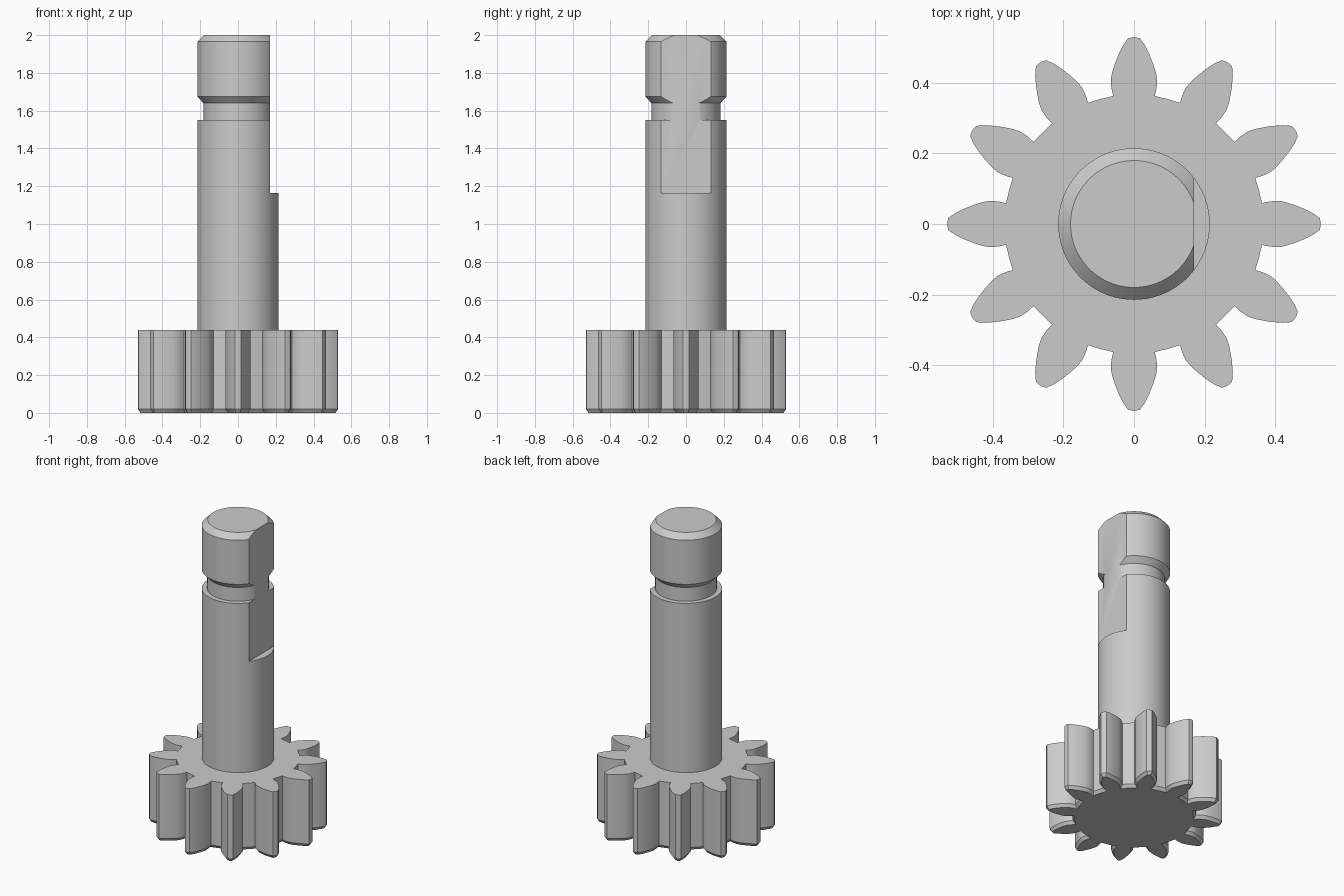
import bpy, bmesh, math
from mathutils import Matrix, Vector

cube = bpy.data.objects.get("Cube")
if cube:
    bpy.data.objects.remove(cube, do_unlink=True)

steel = bpy.data.materials.new("grey_steel")
steel.use_nodes = True
COLOUR = (0.6, 0.6, 0.6, 1)
steel.diffuse_color = COLOUR
steel.node_tree.nodes["Principled BSDF"].inputs["Base Color"].default_value = COLOUR


def finish(name, bm):
    bmesh.ops.recalc_face_normals(bm, faces=bm.faces)
    mesh = bpy.data.meshes.new(name)
    bm.to_mesh(mesh)
    bm.free()
    mesh.materials.append(steel)
    ob = bpy.data.objects.new(name, mesh)
    bpy.context.collection.objects.link(ob)
    return ob


def smooth(ob, degrees):
    bpy.ops.object.select_all(action='DESELECT')
    ob.select_set(True)
    bpy.context.view_layer.objects.active = ob
    bpy.ops.object.shade_smooth_by_angle(angle=math.radians(degrees))


# Pinion: one tooth outline repeated around, chamfered on its lower edge
TEETH = 12
half = [(0.059, 0.363), (0.064, 0.385), (0.066, 0.41), (0.062, 0.43),
        (0.054, 0.455), (0.044, 0.48), (0.032, 0.505), (0.017, 0.527)]
tooth = [(-x, y) for x, y in half] + [(0, 0.53)] + [(x, y) for x, y in reversed(half)]
root_angle = math.pi / TEETH
tooth.append((0.367 * math.sin(root_angle), 0.367 * math.cos(root_angle)))
bm = bmesh.new()
outline = []
for i in range(TEETH):
    turn = Matrix.Rotation(-2 * math.pi * i / TEETH, 3, 'Z')
    outline += [bm.verts.new(turn @ Vector((x, y, 0.02))) for x, y in tooth]
base = bm.faces.new(outline)
sides = bmesh.ops.extrude_face_region(bm, geom=[base], use_keep_orig=True)["geom"]
bmesh.ops.translate(bm, vec=(0, 0, 0.42),
                    verts=[g for g in sides if isinstance(g, bmesh.types.BMVert)])
bmesh.ops.recalc_face_normals(bm, faces=bm.faces)
bmesh.ops.inset_region(bm, faces=[base], thickness=0.014, use_even_offset=True)
for v in base.verts:
    v.co.z = 0
pinion = finish("pinion_gear", bm)
smooth(pinion, 25)

# Shaft: turned profile with retaining groove and chamfered end
profile = [(0, 0.3), (0.215, 0.3), (0.215, 1.55), (0.183, 1.55),
           (0.183, 1.64), (0.215, 1.675), (0.215, 1.965), (0.18, 2), (0, 2)]
bm = bmesh.new()
line = [bm.verts.new((r, 0, z)) for r, z in profile]
edges = [bm.edges.new(pair) for pair in zip(line, line[1:])]
bmesh.ops.spin(bm, geom=line + edges, cent=(0, 0, 0), axis=(0, 0, 1),
               angle=2 * math.pi, steps=72, use_merge=True)
bmesh.ops.remove_doubles(bm, verts=bm.verts, dist=1e-5)
shaft = finish("shaft", bm)

# Flat milled into the upper shaft
bm = bmesh.new()
bmesh.ops.create_cube(bm, size=1, matrix=Matrix.Translation((0.67, 0, 1.665)))
for v in bm.verts:
    if v.co.z > 2:
        v.co.z = 2.3
cutter = finish("flat_cutter", bm)
cutter.hide_render = True
cut = shaft.modifiers.new("flat", 'BOOLEAN')
cut.operation = 'DIFFERENCE'
cut.solver = 'EXACT'
cut.object = cutter
bpy.context.view_layer.objects.active = shaft
bpy.ops.object.modifier_apply(modifier=cut.name)
bpy.data.objects.remove(cutter, do_unlink=True)
smooth(shaft, 25)
